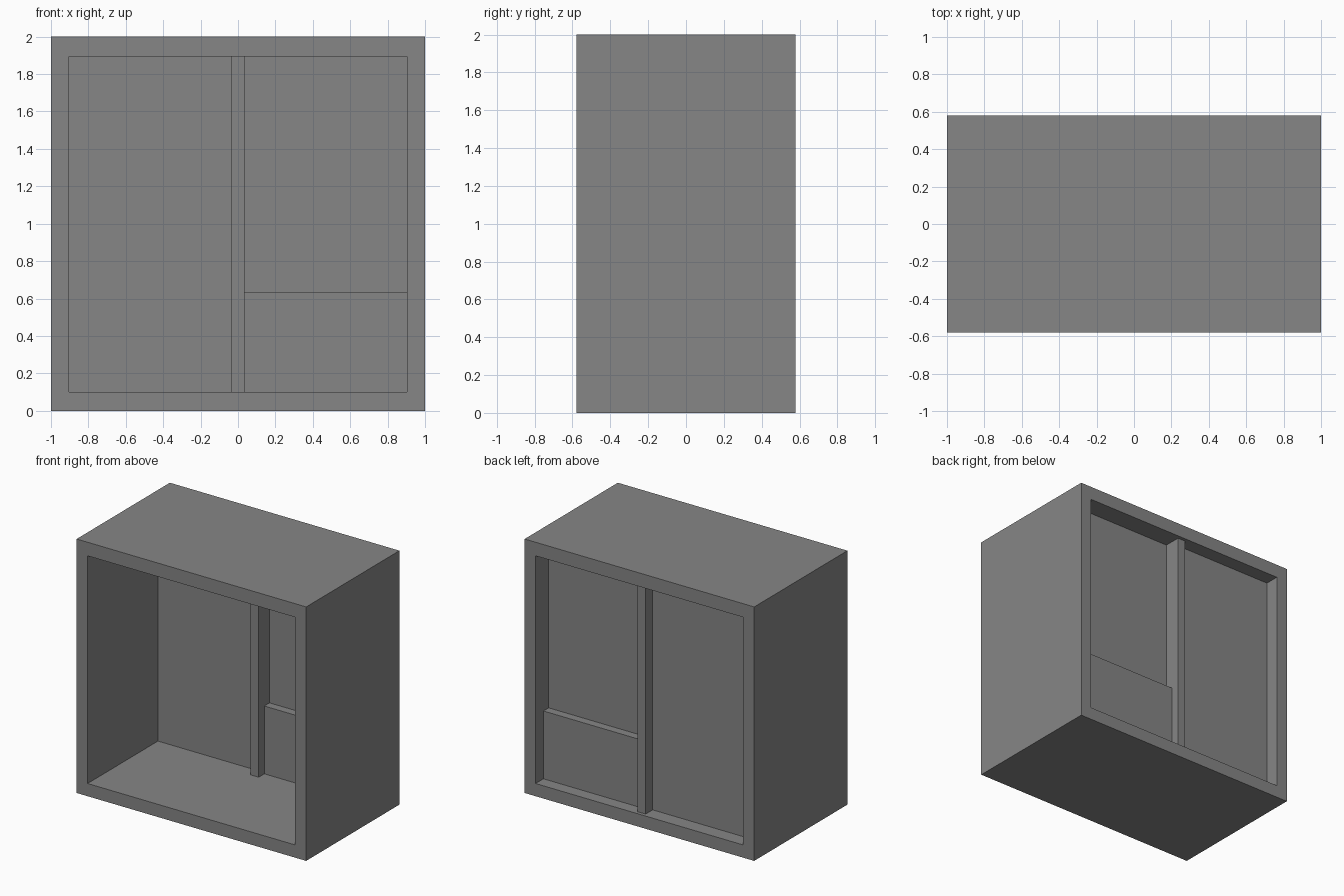
import bpy
import bmesh

cube = bpy.data.objects.get("Cube")
if cube:
    bpy.data.objects.remove(cube, do_unlink=True)

# Single grey finish
grey = bpy.data.materials.new("grey")
grey.use_nodes = True
colour = (0.24, 0.24, 0.24, 1)
grey.diffuse_color = colour
grey.node_tree.nodes["Principled BSDF"].inputs["Base Color"].default_value = colour

# Overall sizes
HALF_DEPTH = 0.58
OPEN_X, OPEN_LOW, OPEN_HIGH = 0.904, 0.10, 1.893
POST_X = 0.035
SASH_Y = 0.38      # middle plane of the post and panels
RAIL_Z = 0.634     # top of the thicker lower panel


def add_object(name, bm):
    bmesh.ops.recalc_face_normals(bm, faces=bm.faces)
    mesh = bpy.data.meshes.new(name)
    bm.to_mesh(mesh)
    bm.free()
    mesh.materials.append(grey)
    obj = bpy.data.objects.new(name, mesh)
    bpy.context.collection.objects.link(obj)
    return obj


def box(name, x0, x1, z0, z1, thickness):
    """Box standing on the middle plane of the panels."""
    bm = bmesh.new()
    bmesh.ops.create_cube(bm, size=1)
    for v in bm.verts:
        v.co.x = x1 if v.co.x > 0 else x0
        v.co.z = z1 if v.co.z > 0 else z0
        v.co.y = SASH_Y + v.co.y * thickness
    return add_object(name, bm)


def rectangle(bm, half_x, z0, z1, y):
    corners = [(-half_x, z0), (half_x, z0), (half_x, z1), (-half_x, z1)]
    return [bm.verts.new((x, y, z)) for x, z in corners]


# Deep surrounding frame, open from front to back
bm = bmesh.new()
loops = [
    rectangle(bm, 1, 0, 2, -HALF_DEPTH),
    rectangle(bm, 1, 0, 2, HALF_DEPTH),
    rectangle(bm, OPEN_X, OPEN_LOW, OPEN_HIGH, HALF_DEPTH),
    rectangle(bm, OPEN_X, OPEN_LOW, OPEN_HIGH, -HALF_DEPTH),
]
for i, loop in enumerate(loops):
    following = loops[(i + 1) % 4]
    for j in range(4):
        k = (j + 1) % 4
        bm.faces.new((loop[j], loop[k], following[k], following[j]))
add_object("frame", bm)

# Central post
box("centre_post", -POST_X, POST_X, OPEN_LOW, OPEN_HIGH, 0.345)

# Tall panel on one side, thin upper and thick lower panels on the other
box("tall_panel", -OPEN_X, -POST_X, OPEN_LOW, OPEN_HIGH, 0.17)
box("upper_panel", POST_X, OPEN_X, RAIL_Z, OPEN_HIGH, 0.075)
box("lower_panel", POST_X, OPEN_X, OPEN_LOW, RAIL_Z, 0.205)
